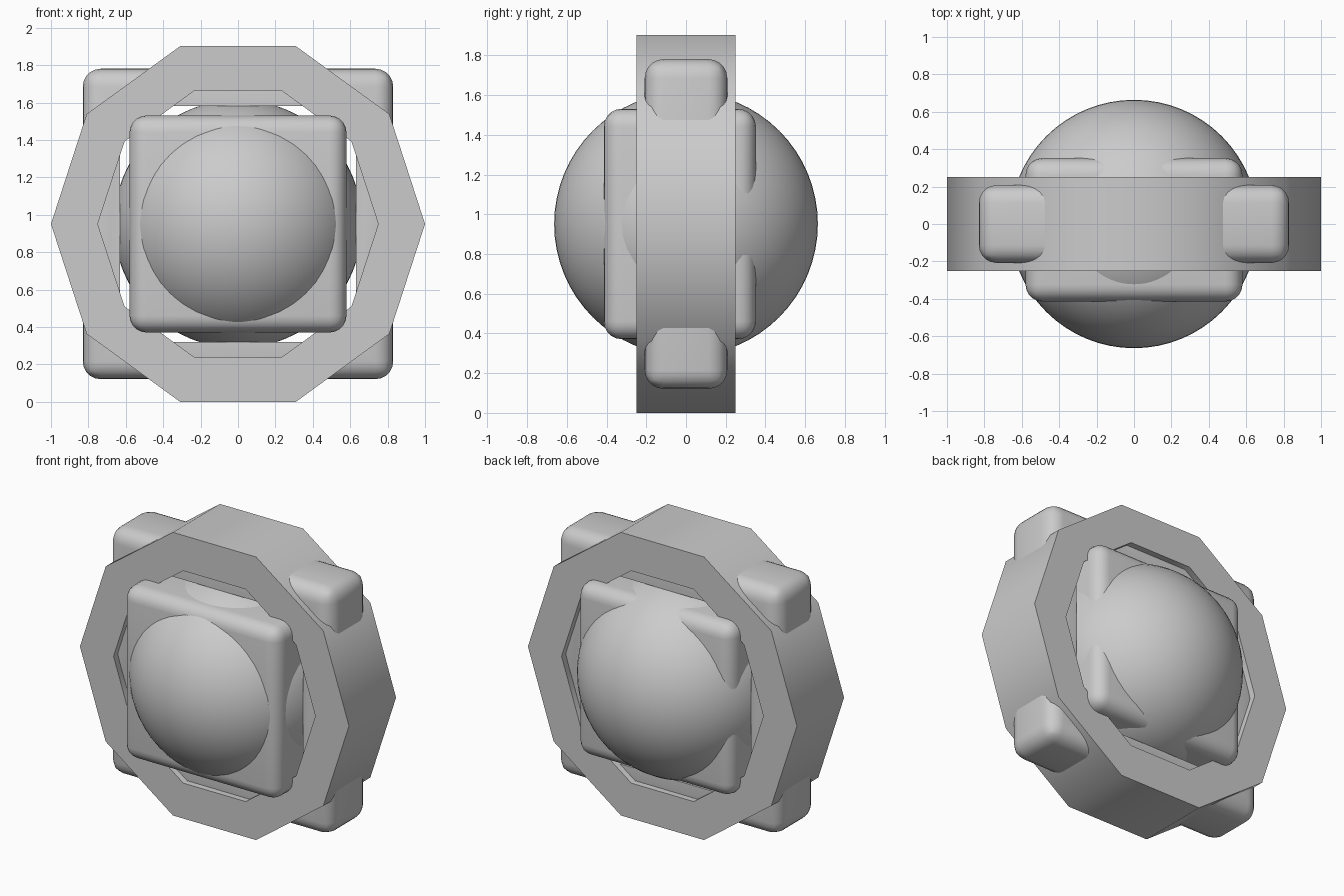
import bpy, bmesh, math

if "Cube" in bpy.data.objects:
    bpy.data.objects.remove(bpy.data.objects["Cube"])

CZ = math.sin(math.radians(72))  # height of the common centre


def finish(name, bm, angle=40):
    bmesh.ops.recalc_face_normals(bm, faces=bm.faces[:])
    me = bpy.data.meshes.new(name)
    bm.to_mesh(me)
    bm.free()
    ob = bpy.data.objects.new(name, me)
    bpy.context.collection.objects.link(ob)
    ob.location.z = CZ
    bpy.ops.object.select_all(action='DESELECT')
    ob.select_set(True)
    bpy.context.view_layer.objects.active = ob
    bpy.ops.object.shade_smooth_by_angle(angle=math.radians(angle))
    return ob


def prism_ring(bm, outer, inner, depth):
    """Hollow prism along y from matching outer and inner loops of (x, z)."""
    loops = [[bm.verts.new((x, y, z)) for x, z in pts]
             for pts, y in ((outer, -depth), (outer, depth), (inner, depth), (inner, -depth))]
    n = len(outer)
    for a, b in zip(loops, loops[1:] + loops[:1]):
        for i in range(n):
            j = (i + 1) % n
            bm.faces.new((a[i], a[j], b[j], b[i]))


def polygon(r, n, start=0.0):
    return [(r * math.cos(start + math.tau * i / n), r * math.sin(start + math.tau * i / n))
            for i in range(n)]


# Ten-sided outer ring
bm = bmesh.new()
prism_ring(bm, polygon(1, 10), polygon(0.75, 10), 0.25)
finish("outer_ring", bm)

# Square frame running through the ring, outer edges rounded
bm = bmesh.new()
q = math.pi / 4
prism_ring(bm, polygon(0.83 / math.cos(q), 4, q), polygon(0.63 / math.cos(q), 4, q), 0.208)
outer_edges = [e for e in bm.edges
               if all(max(abs(v.co.x), abs(v.co.z)) > 0.7 for v in e.verts)]
bmesh.ops.bevel(bm, geom=outer_edges, offset=0.095, segments=5, profile=0.5, affect='EDGES')
finish("square_frame", bm)

# Rounded block around the core
bm = bmesh.new()
bmesh.ops.create_cube(bm, size=1)
for v in bm.verts:
    v.co = (v.co.x * 1.16, v.co.y * 0.766 - 0.031, v.co.z * 1.16)
bmesh.ops.bevel(bm, geom=bm.edges[:], offset=0.09, segments=5, profile=0.5, affect='EDGES')
finish("inner_block", bm)

# Central ball
bm = bmesh.new()
bmesh.ops.create_uvsphere(bm, u_segments=64, v_segments=32, radius=0.664)
finish("core_ball", bm)
